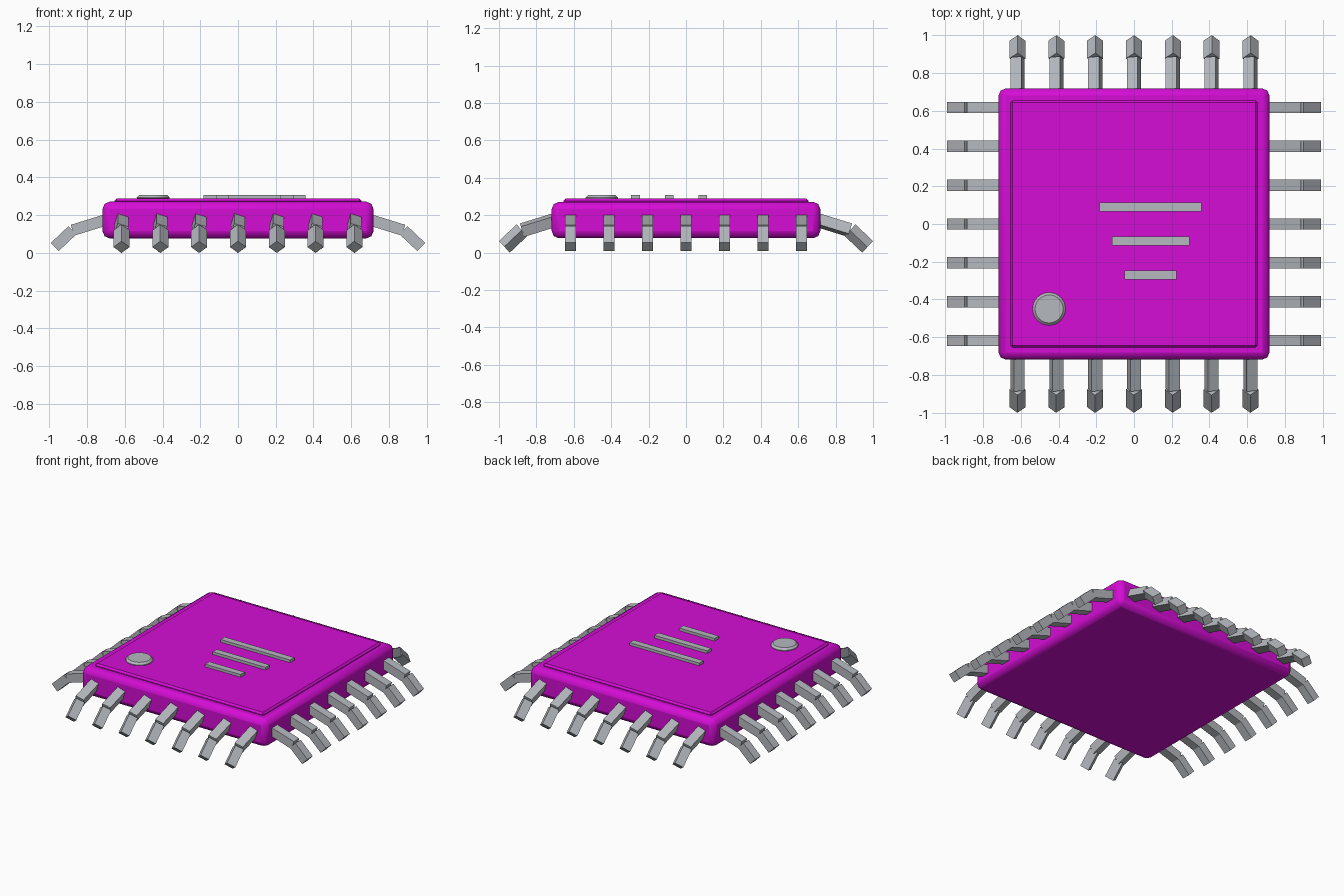
import bpy, bmesh, math
from mathutils import Matrix, Vector

cube = bpy.data.objects.get("Cube")
if cube:
    bpy.data.objects.remove(cube, do_unlink=True)


def material(name, rgb):
    m = bpy.data.materials.new(name)
    m.use_nodes = True
    m.diffuse_color = (*rgb, 1)
    m.node_tree.nodes["Principled BSDF"].inputs["Base Color"].default_value = (*rgb, 1)
    return m


magenta = material("magenta", (0.66, 0.004, 0.66))
metal = material("grey metal", (0.46, 0.48, 0.51))


def add_object(name, bm, mat, matrix=None, bevel=0, segments=1):
    mesh = bpy.data.meshes.new(name)
    bm.to_mesh(mesh)
    bm.free()
    mesh.materials.append(mat)
    obj = bpy.data.objects.new(name, mesh)
    bpy.context.collection.objects.link(obj)
    if matrix:
        obj.matrix_world = matrix
    if bevel:
        mod = obj.modifiers.new("bevel", 'BEVEL')
        mod.width = bevel
        mod.segments = segments
        mod.limit_method = 'ANGLE'
        mod.angle_limit = math.radians(50)
    return obj


def box(name, size, mat, matrix, **kw):
    bm = bmesh.new()
    bmesh.ops.create_cube(bm, size=1)
    bmesh.ops.scale(bm, vec=size, verts=bm.verts)
    return add_object(name, bm, mat, matrix, **kw)


def smooth(obj, degrees):
    bpy.ops.object.select_all(action='DESELECT')
    obj.select_set(True)
    bpy.context.view_layer.objects.active = obj
    bpy.ops.object.shade_smooth_by_angle(angle=math.radians(degrees))


def at(x, y, z):
    return Matrix.Translation((x, y, z))


# Casing: rounded block with a thin raised lid
body = box("body", (1.436, 1.436, 0.194), magenta, at(0, 0, 0.174), bevel=0.038, segments=2)
smooth(body, 35)
box("lid", (1.31, 1.31, 0.036), magenta, at(0, 0, 0.27), bevel=0.012)

# Raised marking bars, shorter toward the front
for i, length in enumerate((0.54, 0.41, 0.275)):
    box(f"marking_bar_{i + 1}", (length, 0.046, 0.03), metal, at(0.088, 0.09 - 0.18 * i, 0.292))

# Round corner marker
bm = bmesh.new()
bmesh.ops.create_cone(bm, cap_ends=True, segments=32, radius1=0.087, radius2=0.087, depth=0.03)
dot = add_object("corner_marker", bm, metal, at(-0.45, -0.45, 0.292), bevel=0.013)
smooth(dot, 30)

# Bent pins: shoulder and foot, each running along an outward path
PIN = 0.06
PATH = [Vector((0.67, 0, 0.184)), Vector((0.877, 0, 0.12)), Vector((0.971, 0, 0.031))]


def pin(side, index, yaw, offset, rolled):
    for part, a, b in zip(("shoulder", "foot"), PATH, PATH[1:]):
        d = b - a
        tilt = math.atan2(-d.z, d.x)
        roll = -tilt if rolled else 0
        matrix = (Matrix.Rotation(yaw, 4, 'Z')
                  @ Matrix.Translation((a + b) / 2 + Vector((0, offset, 0)))
                  @ Matrix.Rotation(tilt, 4, 'Y') @ Matrix.Rotation(roll, 4, 'X'))
        box(f"{side}_pin_{part}_{index + 1}", (d.length, PIN, PIN), metal, matrix)


# Seven pins per side; the front and back rows are twisted about their length
for quarter, side in enumerate(("left", "back", "right", "front")):
    for i in range(7):
        pin(side, i, quarter * math.pi / 2, (i - 3) * 0.2057, quarter % 2 == 1)
